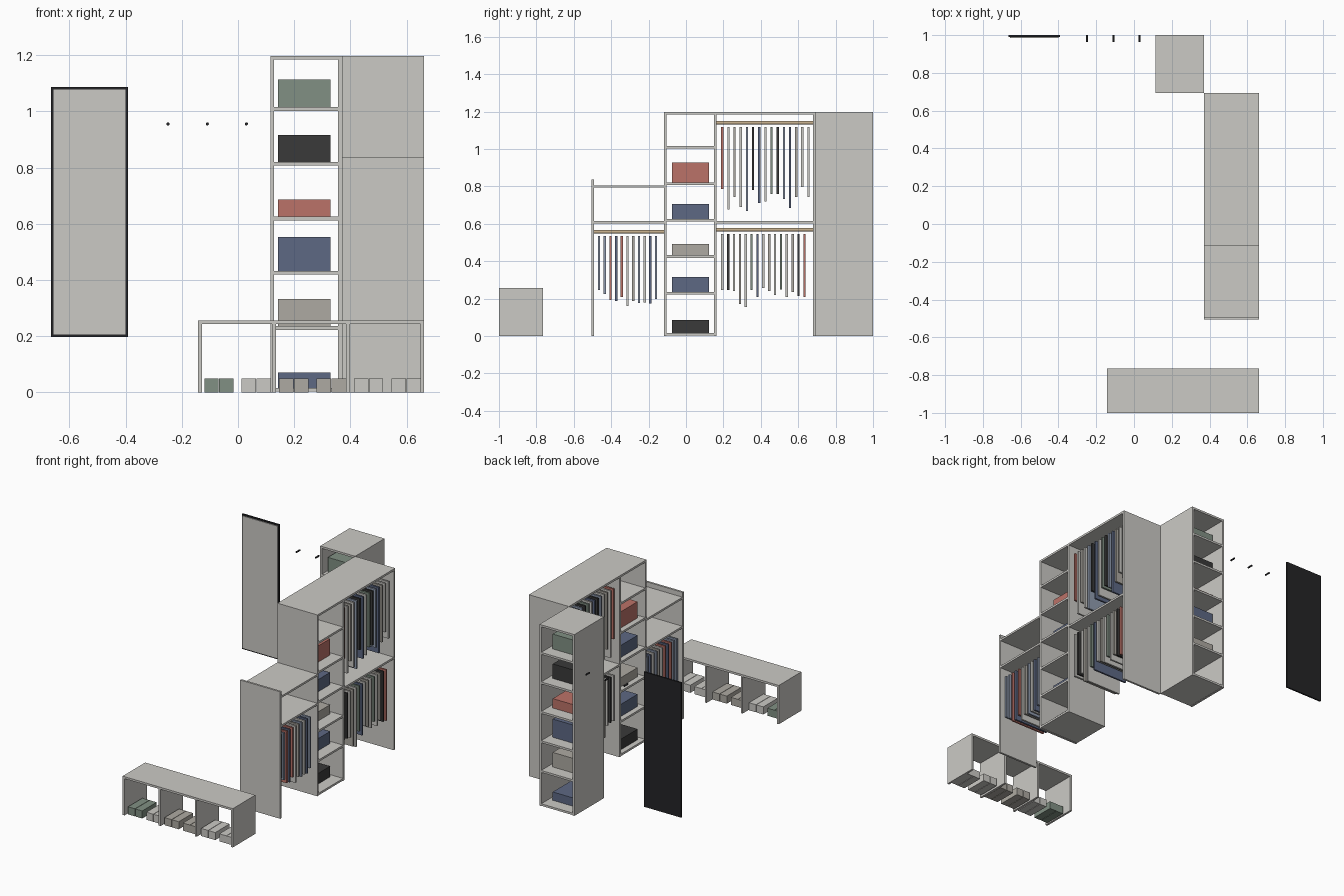
import bpy
import bmesh
from mathutils import Matrix, Vector

cube = bpy.data.objects.get("Cube")
if cube:
    bpy.data.objects.remove(cube, do_unlink=True)


def material(name, colour):
    mat = bpy.data.materials.new(name)
    mat.use_nodes = True
    mat.diffuse_color = (*colour, 1)
    mat.node_tree.nodes["Principled BSDF"].inputs["Base Color"].default_value = (*colour, 1)
    return mat


PANEL = material("panel_grey", (.60, .59, .56))
TAN = material("warm_grey", (.42, .40, .36))
RED = material("brick_red", (.50, .17, .14))
BLUE = material("slate_blue", (.11, .14, .23))
PALE_BLUE = material("pale_blue", (.28, .33, .43))
GREEN = material("sage_green", (.22, .28, .23))
DARK = material("charcoal", (.042, .042, .042))
WOOD = material("rod_wood", (.55, .42, .26))
BLACK = material("frame_black", (.018, .018, .02))
CLOTH = {"r": RED, "g": PANEL, "t": TAN, "b": BLUE, "p": PALE_BLUE, "d": DARK, "s": GREEN}
T = .0135  # board thickness


def finish(name, bm, mat):
    mesh = bpy.data.meshes.new(name)
    bm.to_mesh(mesh)
    bm.free()
    mesh.materials.append(mat)
    obj = bpy.data.objects.new(name, mesh)
    bpy.context.collection.objects.link(obj)
    return obj


def box(name, x, y, z, mat=PANEL):
    """Box from (low, high) pairs on each axis."""
    low, high = Vector((x[0], y[0], z[0])), Vector((x[1], y[1], z[1]))
    bm = bmesh.new()
    bmesh.ops.create_cube(bm, size=1)
    bmesh.ops.scale(bm, vec=high - low, verts=bm.verts)
    bmesh.ops.translate(bm, vec=(low + high) / 2, verts=bm.verts)
    return finish(name, bm, mat)


def rod(name, centre, length, radius, axis, mat):
    bm = bmesh.new()
    bmesh.ops.create_cone(bm, cap_ends=True, segments=16, radius1=radius, radius2=radius, depth=length)
    turn = Vector((0, 0, 1)).rotation_difference(Vector(axis)).to_matrix().to_4x4()
    bmesh.ops.transform(bm, matrix=Matrix.Translation(centre) @ turn, verts=bm.verts)
    obj = finish(name, bm, mat)
    for face in obj.data.polygons:
        face.use_smooth = len(face.vertices) == 4
    return obj


SHELVES = [.016, .236, .432, .625, .82, 1.015]  # top surfaces
TOP = 1.197


def shelf_stack(name, x, y):
    for i, z in enumerate(SHELVES):
        box(f"{name}_shelf_{i}", x, y, (z - T, z))


# Corner tower, open front and back
TX, TY = (.115, .37), (.693, 1)
box("tower_right_side", (TX[0], TX[0] + T), TY, (0, TOP))
box("tower_left_side", (TX[1] - T, TX[1]), TY, (0, TOP))
box("tower_top", TX, TY, (TOP - T, TOP))
shelf_stack("tower", (TX[0] + T, TX[1] - T), TY)
for z, h, mat in zip(SHELVES, (.055, .096, .12, .062, .096, .098), (BLUE, TAN, BLUE, RED, DARK, GREEN)):
    box("tower_storage_box", (.142, .329), (.735, .92), (z, z + h), mat)

# Wardrobe panels
WX = (.37, .662)
LEFT, COL0, COL1, RIGHT = -.505, -.117, .164, .693
box("wardrobe_low_end", WX, (LEFT, LEFT + T), (0, .838))
box("wardrobe_high_end", WX, (RIGHT - T, RIGHT), (0, TOP))
box("column_front_side", WX, (COL0, COL0 + T), (0, TOP))
box("column_back_side", WX, (COL1 - T, COL1), (0, TOP))
box("wardrobe_top", WX, (COL0, RIGHT), (TOP - T, TOP))
shelf_stack("column", WX, (COL0 + T, COL1 - T))
for z, h, mat in zip(SHELVES, (.07, .08, .06, .08, .107), (DARK, BLUE, TAN, BLUE, RED)):
    box("column_storage_box", (.405, .585), (-.074, .124), (z, z + h), mat)
box("low_section_top", WX, (LEFT + T, COL0), (.793, .806))
box("low_section_shelf", WX, (LEFT + T, COL0), (.601, .614))
box("high_section_shelf", WX, (COL1, RIGHT - T), (.601, .614))


# Hanging rails with rows of garments
def rail(name, y0, y1, z, first, last, top, colours, hems):
    rod(name + "_rod", (.516, (y0 + y1) / 2, z), y1 - y0, .009, (0, 1, 0), WOOD)
    step = (last - first) / (len(hems) - 1)
    for i, (c, hem) in enumerate(zip(colours, hems)):
        y = first + i * step
        box(f"{name}_garment", (.39, .642), (y - .006, y + .006), (hem, top), CLOTH[c])


rail("upper_rail", COL1, RIGHT - T, 1.14, .194, .655, 1.118, "rgtgpdbgsdpbtgg",
     [.786, .676, .743, .69, .668, .78, .71, .72, .76, .76, .733, .684, .743, .797, .743])
rail("lower_rail", COL1, RIGHT - T, .568, .194, .633, .545, "gdgtgsbgtgsgtdr",
     [.246, .246, .24, .17, .155, .246, .208, .257, .24, .22, .25, .21, .235, .214, .208])
rail("low_section_rail", LEFT + T, COL0, .557, -.465, -.16, .535, "pprbrgtpgbp",
     [.246, .225, .193, .187, .208, .16, .187, .176, .18, .174, .198])

# Shoe bench, open front and back
BX, BY, BH = (-.142, .662), (-1, -.765), .256
box("bench_top", BX, BY, (BH - T, BH))
for i in range(4):
    x = BX[0] + i * (BX[1] - BX[0] - T) / 3
    box(f"bench_panel_{i}", (x, x + T), BY, (0, BH - T))
for i, mat in enumerate((GREEN, PANEL, TAN, TAN, PANEL, PANEL)):
    for k in range(2):
        x = -.12 + .1333 * i + .053 * k
        box("shoe", (x, x + .0505), (-.975, -.825), (0, .05), mat)

# Wall mirror and coat hooks
box("mirror_frame", (-.665, -.392), (.989, 1), (.197, 1.087), BLACK)
box("mirror_glass", (-.656, -.401), (.984, .989), (.206, 1.078), PANEL)
for x in (-.249, -.109, .03):
    rod("coat_hook", (x, .982, .955), .036, .0055, (0, 1, 0), BLACK)
